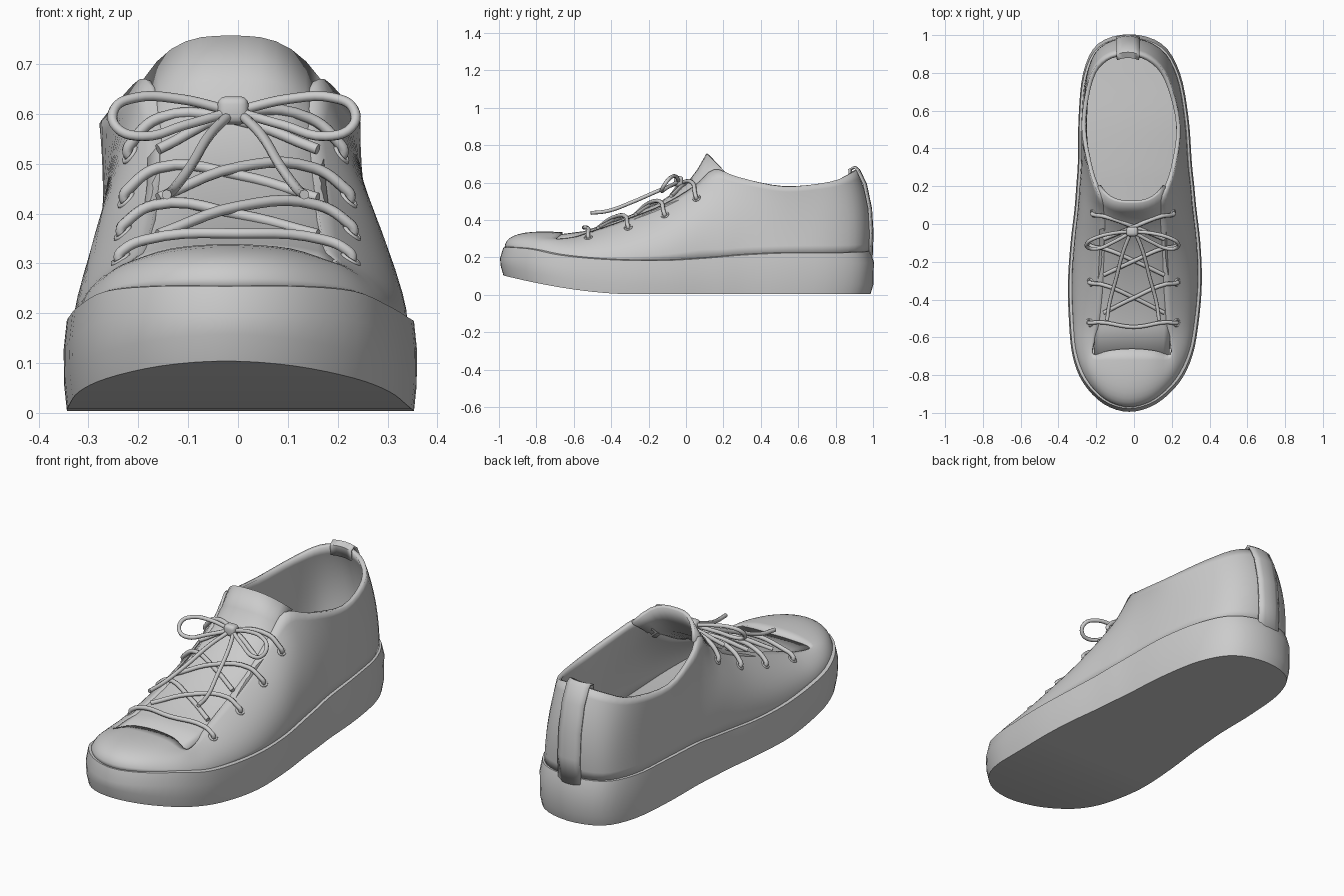
import bpy, bmesh, math
from mathutils import Vector as V

if "Cube" in bpy.data.objects:
    bpy.data.objects.remove(bpy.data.objects["Cube"])

# Half shoe stations, toe to heel: sole-line point, mid-wall point, top-edge point
HALF = [
    ((0, -.97, .25), (0, -.895, .325), (0, -.66, .335)),
    ((.13, -.93, .25), (.12, -.865, .316), (.12, -.67, .328)),
    ((.24, -.82, .24), (.22, -.78, .29), (.205, -.69, .30)),
    ((.30, -.68, .21), (.27, -.66, .265), (.20, -.60, .31)),
    ((.325, -.5, .19), (.28, -.52, .27), (.18, -.52, .335)),
    ((.335, -.3, .18), (.29, -.30, .30), (.165, -.32, .405)),
    ((.325, -.1, .18), (.285, -.10, .35), (.155, -.13, .48)),
    ((.305, .08, .19), (.268, .07, .42), (.15, .04, .58)),
    ((.295, .2, .2), (.265, .19, .43), (.175, .15, .67)),
    ((.285, .32, .21), (.262, .32, .43), (.225, .28, .63)),
    ((.275, .55, .22), (.26, .55, .42), (.262, .52, .58)),
    ((.242, .78, .22), (.228, .78, .43), (.21, .77, .605)),
    ((.16, .93, .225), (.15, .925, .44), (.12, .88, .65)),
    ((0, .98, .23), (0, .978, .46), (0, .91, .67)),
]
SUB = 4
# Tongue rows: y, z, half width, side drop, side setback
TONGUE = [(-.72, .318, .20, .025, 0), (-.55, .34, .20, .025, 0), (-.35, .405, .19, .03, 0),
          (-.15, .49, .18, .035, 0), (0, .59, .175, .05, .03), (.06, .67, .175, .06, .06),
          (.11, .757, .18, .09, .09)]


def warp(p):
    """Slight foot-shaped bend of the centre line, leaning to one side higher up."""
    return V((p[0] + .008 - .033 * p[1] ** 2 - .04 * max(0, p[2] - .2), p[1], p[2]))


def closed_spline(pts):
    out, n = [], len(pts)
    for i in range(n):
        a, b, c, d = (pts[(i + k) % n] for k in (-1, 0, 1, 2))
        for s in range(SUB):
            t = s / SUB
            out.append(.5 * (2 * b + (c - a) * t + (2 * a - 5 * b + 4 * c - d) * t * t
                             + (3 * b - a - 3 * c + d) * t ** 3))
    return out


def ring(k):
    right = [V(s[k]) for s in HALF]
    left = [V((-p.x, p.y, p.z)) for p in right[-2:0:-1]]
    return closed_spline(right + left)


LOW, MID, TOP = ring(0), ring(1), ring(2)
N = len(LOW)


def wall(i, t):
    """Point on the upper, column i, height t from 0 to 1."""
    return (LOW[i] * 2 * (t - .5) * (t - 1) - MID[i] * 4 * t * (t - 1)
            + TOP[i] * 2 * t * (t - .5))


def make(name, verts, faces, angle=40, thick=0, recalc=False):
    me = bpy.data.meshes.new(name)
    me.from_pydata([tuple(v) for v in verts], [], faces)
    if recalc:
        bm = bmesh.new()
        bm.from_mesh(me)
        bmesh.ops.recalc_face_normals(bm, faces=bm.faces)
        bm.to_mesh(me)
        bm.free()
    me.shade_smooth()
    me.set_sharp_from_angle(angle=math.radians(angle))
    ob = bpy.data.objects.new(name, me)
    bpy.context.collection.objects.link(ob)
    if thick:
        m = ob.modifiers.new("thickness", 'SOLIDIFY')
        m.thickness, m.offset = thick, -1
    return ob


def grid_faces(cols, rows, wrap):
    return [(r * cols + c, r * cols + (c + 1) % cols, (r + 1) * cols + (c + 1) % cols,
             (r + 1) * cols + c) for r in range(rows - 1) for c in range(cols if wrap else cols - 1)]


def cap_faces(start):
    """Close a left-right symmetric ring with strips across it."""
    out = []
    for i in range(N // 2):
        f = [i, i + 1, (N - i - 1) % N, (N - i) % N]
        out.append([start + v for v in dict.fromkeys(f)])
    return out


def tube(name, pts, r=.011):
    cu = bpy.data.curves.new(name, 'CURVE')
    cu.dimensions, cu.bevel_depth, cu.bevel_resolution = '3D', r, 2
    cu.resolution_u, cu.use_fill_caps = 5, True
    sp = cu.splines.new('BEZIER')
    sp.bezier_points.add(len(pts) - 1)
    for b, p in zip(sp.bezier_points, pts):
        b.co = p
        b.handle_left_type = b.handle_right_type = 'AUTO'
    ob = bpy.data.objects.new(name, cu)
    bpy.context.collection.objects.link(ob)


# Sole with toe spring
def spring(y):
    return .004 + .106 * (max(0, -.3 - y) / .7) ** 1.7


verts = []
for scale, use_top, dz in ((.985, 0, 0), (1, 0, .05), (1.003, 1, -.055), (.985, 1, .004), (.94, 1, .008)):
    for p in LOW:
        y = p.y * 1.022 * scale
        z = (p.z if use_top else spring(y)) + dz
        verts.append(warp((p.x * 1.055 * scale, y, z)))
make("sole", verts, grid_faces(N, 5, True) + cap_faces(0) + cap_faces(4 * N), recalc=True)

# Upper with toe cap, quarters and collar
ROWS = 11
verts = [warp(wall(i, r / (ROWS - 1))) for r in range(ROWS) for i in range(N)]
make("upper", verts, grid_faces(N, ROWS, True), thick=.022)

# Tongue, running under the toe cap
COLS = 13
verts = []
for y, z, w, drop, back in TONGUE:
    for c in range(COLS):
        s = c / (COLS - 1) * 2 - 1
        k = abs(s) ** 3
        verts.append(warp((w * s, y + back * k, z - drop * k)))
make("tongue", verts, grid_faces(COLS, len(TONGUE), False), thick=.018)

# Heel pull strip folded over the collar
path = [(.988, .2), (.993, .33), (.985, .46), (.958, .59), (.922, .665), (.908, .678),
        (.888, .668), (.893, .62)]
verts = [(-.032 + s * .06, y - .012 * s * s, z) for y, z in path for s in (-1, -.5, 0, .5, 1)]
make("heel_strip", verts, grid_faces(5, len(path), False), thick=.01)


# Lacing
def tongue_z(y):
    for a, b in zip(TONGUE, TONGUE[1:]):
        if y <= b[0]:
            return a[1] + (b[1] - a[1]) * (y - a[0]) / (b[0] - a[0])


def hole(k, side):
    i = (4 + k) * SUB
    p, q, e = wall(i, .78), wall(i, .85), TOP[i]
    n = (wall(i + 1, .78) - wall(i - 1, .78)).cross(q - wall(i, .7)).normalized()
    pts = (p - n * .012, p + n * .006, q + n * .013, e + V((0, 0, .012)))
    return [warp((side * v.x, v.y, v.z)) for v in pts], V((side * n.x, n.y, n.z))


for k in range(4):
    for side in (-1, 1):
        h, n = hole(k, side)
        bpy.ops.mesh.primitive_torus_add(major_segments=14, minor_segments=6, major_radius=.018,
                                         minor_radius=.005, location=h[0] + n * .012,
                                         rotation=n.to_track_quat('Z', 'Y').to_euler())
        bpy.context.object.name = "eyelet"
        bpy.ops.object.shade_smooth()
        if k:
            below = TOP[(3 + k) * SUB]
            y = (h[-1].y + below.y) / 2 + .03
            end = V((-side * .16, below.y + .05, tongue_z(below.y + .05) - .008))
            tube("lace_cross", h + [V((0, y, tongue_z(y) + .014 + .008 * side)), end])
a, b = hole(0, -1)[0], hole(0, 1)[0]
tube("lace_bar", a + [V((0, -.545, .36))] + b[::-1])

# Bow: loops, loose ends and knot
for side in (-1, 1):
    loop = [(.01, -.04, .607), (.11, -.05, .63), (.2, -.075, .632), (.24, -.1, .61),
            (.235, -.125, .572), (.185, -.13, .555), (.1, -.095, .577), (.01, -.045, .603)]
    tube("bow_loop", [V((side * x - .008, y, z)) for x, y, z in loop], .01)
    tail = [(.01, -.04, .6), (.05, -.14, .56), (.09, -.29, .495), (.125, -.42, .448), (.138, -.51, .438)]
    tube("bow_end", [V((side * x - .005, y, z)) for x, y, z in tail], .01)
bpy.ops.mesh.primitive_cube_add(size=1, location=(-.01, -.04, .607))
knot = bpy.context.object
knot.name = "bow_knot"
knot.scale = (.062, .05, .056)
bpy.ops.object.transform_apply(location=False, rotation=False, scale=True)
bev = knot.modifiers.new("round", 'BEVEL')
bev.width, bev.segments = .016, 3
bpy.ops.object.shade_smooth()
